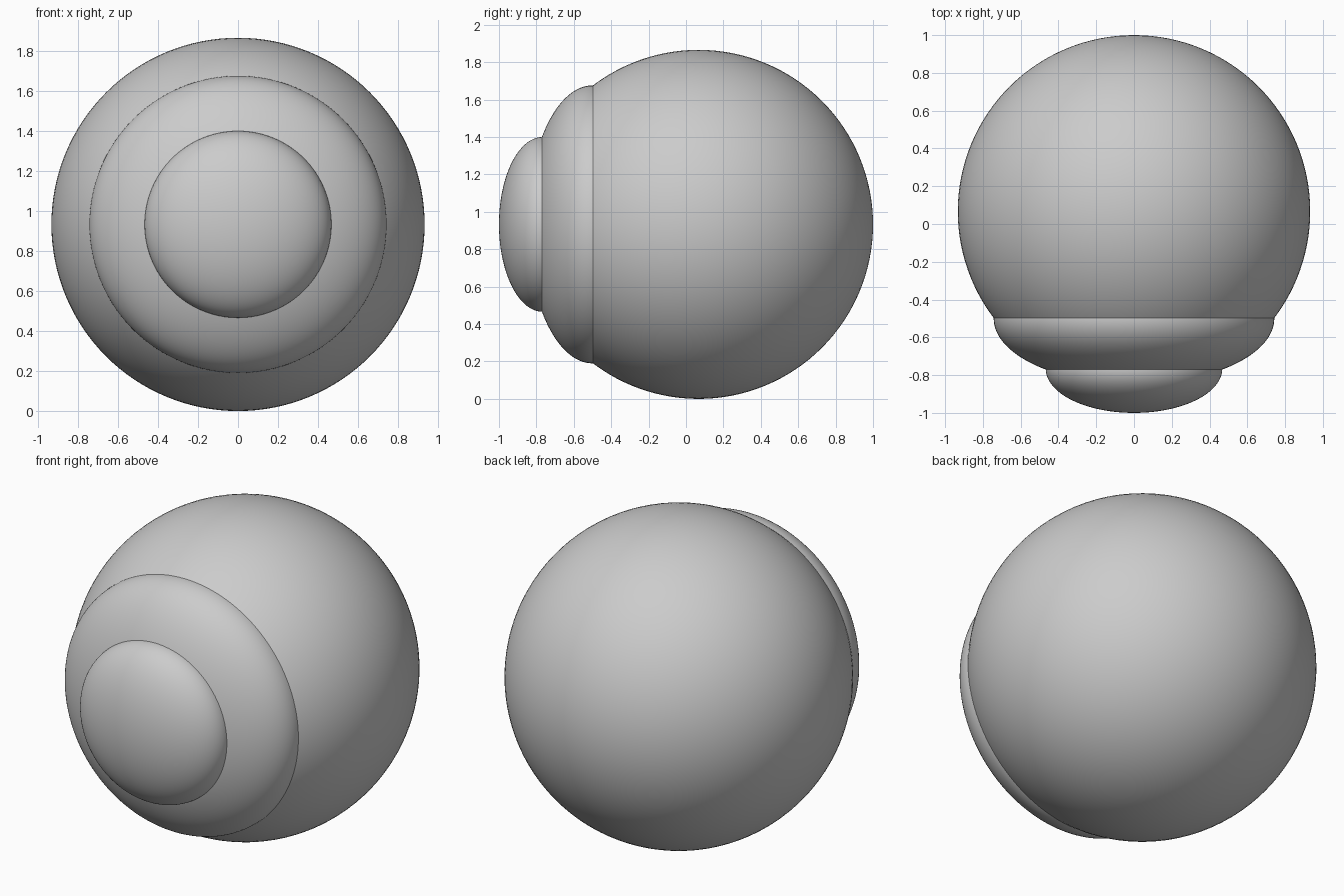
import bpy
import math

if "Cube" in bpy.data.objects:
    bpy.data.objects.remove(bpy.data.objects["Cube"])

CENTRE_Z = 0.933


def ellipsoid(name, y, radius, depth):
    """Smooth ball centred on the y axis, flattened along y."""
    bpy.ops.mesh.primitive_uv_sphere_add(segments=128, ring_count=64, radius=1)
    ob = bpy.context.object
    ob.name = name
    ob.rotation_euler = (math.pi / 2, 0, 0)  # poles face front and back
    ob.scale = (radius, radius, depth)
    ob.location = (0, y, CENTRE_Z)
    bpy.ops.object.transform_apply(location=False, rotation=True, scale=True)
    bpy.ops.object.shade_smooth()
    return ob


# Main ball
ellipsoid("eyeball", 0.067, 0.933, 0.933)
# Bulging ring area on the front
ellipsoid("iris", -0.5, 0.743, 0.348)
# Small flattened dome at the very front
ellipsoid("pupil", -0.767, 0.467, 0.233)
